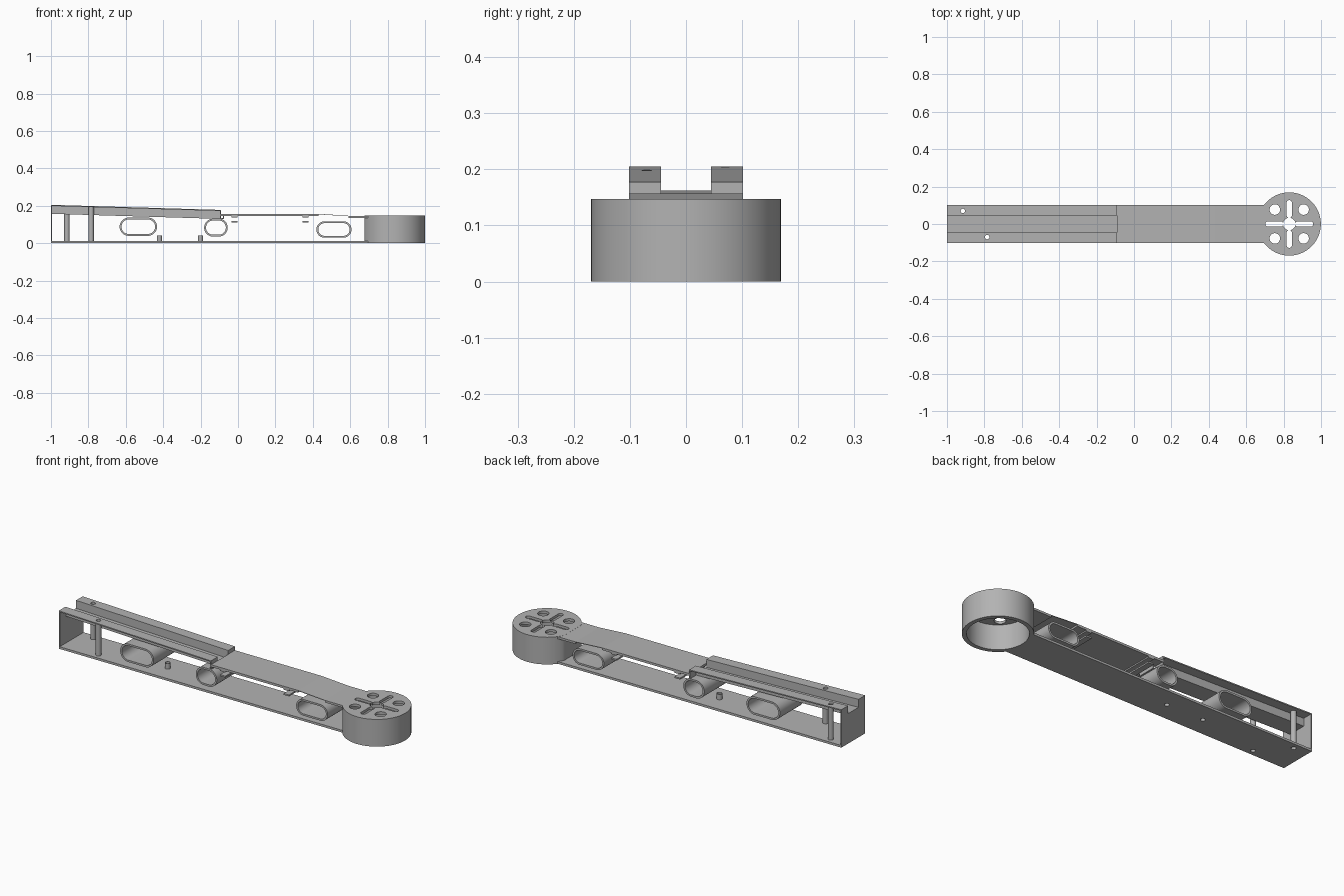
import bpy, bmesh, math
from mathutils import Vector

cube = bpy.data.objects.get("Cube")
if cube:
    bpy.data.objects.remove(cube, do_unlink=True)

grey = bpy.data.materials.new("plain_grey")
grey.use_nodes = True
COLOUR = (0.45, 0.45, 0.45, 1)
grey.diffuse_color = COLOUR
grey.node_tree.nodes["Principled BSDF"].inputs["Base Color"].default_value = COLOUR

HALF = 0.102          # half width of the arm
GROOVE = 0.045        # half width of the groove
HUB_X, HUB_R = 0.83, 0.169


def place(axis, u, v, w):
    """Profile in xz runs along y, profile in xy runs along z."""
    return Vector((u, w, v)) if axis == "Y" else Vector((u, v, w))


def finish(name, bm):
    bmesh.ops.recalc_face_normals(bm, faces=bm.faces)
    mesh = bpy.data.meshes.new(name)
    bm.to_mesh(mesh)
    bm.free()
    mesh.materials.append(grey)
    obj = bpy.data.objects.new(name, mesh)
    bpy.context.collection.objects.link(obj)
    return obj


def prism(name, points, axis, a, b):
    bm = bmesh.new()
    ends = [[bm.verts.new(place(axis, u, v, w)) for u, v in points] for w in (a, b)]
    for end in ends:
        bm.faces.new(end)
    n = len(points)
    for i in range(n):
        j = (i + 1) % n
        bm.faces.new((ends[0][i], ends[0][j], ends[1][j], ends[1][i]))
    return finish(name, bm)


def ring(name, outer, inner, axis, a, b):
    bm = bmesh.new()
    loops = [[bm.verts.new(place(axis, u, v, w)) for u, v in pts]
             for pts, w in ((outer, a), (outer, b), (inner, b), (inner, a))]
    n = len(outer)
    for k in range(4):
        p, q = loops[k], loops[(k + 1) % 4]
        for i in range(n):
            j = (i + 1) % n
            bm.faces.new((p[i], p[j], q[j], q[i]))
    return finish(name, bm)


def box(name, x0, x1, y0, y1, z0, z1):
    return prism(name, [(x0, z0), (x1, z0), (x1, z1), (x0, z1)], "Y", y0, y1)


def capsule(cu, cv, r, stretch_u=0.0, stretch_v=0.0, n=48):
    pts = []
    for i in range(n):
        t = 2 * math.pi * (i + 0.5) / n
        c, s = math.cos(t), math.sin(t)
        pts.append((cu + r * c + math.copysign(stretch_u, c),
                    cv + r * s + math.copysign(stretch_v, s)))
    return pts


def cut(obj, points, a, b):
    """Cut a vertical hole with the given xy outline."""
    cutter = prism("hole_cutter", points, "Z", a, b)
    cutter.hide_render = True
    mod = obj.modifiers.new("hole", "BOOLEAN")
    mod.operation, mod.solver, mod.object = "DIFFERENCE", "EXACT", cutter
    bpy.context.view_layer.objects.active = obj
    bpy.ops.object.modifier_apply(modifier=mod.name)
    bpy.data.objects.remove(cutter, do_unlink=True)


def rail_top(x):
    return 0.205 - (x + 1) * 0.03


def slope(name, x0, x1, y0, y1, low, high):
    """Slab that follows the falling line of the rails."""
    return prism(name, [(x0, rail_top(x0) + low), (x1, rail_top(x1) + low),
                        (x1, rail_top(x1) + high), (x0, rail_top(x0) + high)], "Y", y0, y1)


# Posts and stubs: x, y, top
POSTS = [(-0.915, 0.07, rail_top(-0.915) - 0.003), (-0.785, -0.07, rail_top(-0.785) - 0.003),
         (-0.42, 0, 0.042), (-0.2, 0, 0.042)]

# Bottom plate with the post holes and the hub opening
bottom = box("bottom_plate", -1, 0.72, -HALF, HALF, 0, 0.012)
cut(bottom, capsule(HUB_X, 0, 0.15, n=96), -0.1, 0.1)
for x, y, top in POSTS:
    cut(bottom, capsule(x, y, 0.012), -0.1, 0.1)
    ring("post", capsule(x, y, 0.014), capsule(x, y, 0.0118), "Z", 0.001, top)

# End wall with the groove notch
box("end_wall", -1, -0.994, -HALF, HALF, 0, 0.157)
for side in (-1, 1):
    y0, y1 = sorted((side * GROOVE, side * HALF))
    box("end_wall_ear", -1, -0.994, y0, y1, 0.157, 0.2045)

# Open-sided rails: flange, inner web and end cap on each side
for side in (-1, 1):
    y0, y1 = sorted((side * GROOVE, side * HALF))
    flange = slope("rail_flange", -1, -0.09, y0, y1, -0.006, 0)
    for x, y, top in POSTS[:2]:
        if y * side > 0:
            cut(flange, capsule(x, y, 0.012), 0.1, 0.3)
    w0, w1 = sorted((side * GROOVE, side * (GROOVE + 0.005)))
    slope("rail_web", -1, -0.09, w0, w1, -0.048, -0.003)
    box("rail_end_cap", -0.096, -0.09, y0, y1, 0.13, 0.1775)
slope("groove_floor", -1, -0.075, -GROOVE - 0.005, GROOVE + 0.005, -0.048, -0.043)
box("groove_end", -0.08, -0.075, -GROOVE - 0.005, GROOVE + 0.005, 0.13, 0.157)

# Top plates joined by a thin sloping sheet
box("top_plate", -0.09, 0.43, -HALF, HALF, 0.145, 0.157)
prism("sloping_sheet", [(0.43, 0.154), (0.59, 0.144), (0.59, 0.1465), (0.43, 0.157)],
      "Y", -HALF, HALF)
rear = box("hub_top_plate", 0.59, 0.72, -HALF, HALF, 0.135, 0.1465)
cut(rear, capsule(HUB_X, 0, 0.15, n=96), 0, 0.3)

# Cross strips under the top plate
for x in (-0.02, 0.36):
    for z in (0.11, 0.138):
        box("cross_strip", x - 0.016, x + 0.016, -HALF, HALF, z, z + 0.008)

# Oval cross tubes: x, z, radius, half straight length
for x, z, r, straight in ((-0.533, 0.088, 0.049, 0.051), (-0.118, 0.083, 0.048, 0.015),
                          (0.513, 0.073, 0.044, 0.05)):
    ring("oval_tube", capsule(x, z, r, straight), capsule(x, z, r - 0.01, straight),
         "Y", -HALF, HALF)

# Round hub, hollow from below and flattened toward the arm
outline = [(max(u, 0.677), v) for u, v in capsule(HUB_X, 0, HUB_R, n=96)]
hub = prism("motor_hub", outline, "Z", 0, 0.147)
cut(hub, capsule(HUB_X, 0, 0.147, n=96), -0.1, 0.133)
cut(hub, capsule(HUB_X, 0, 0.033), 0.1, 0.2)
for sx in (-1, 1):
    for sy in (-1, 1):
        cut(hub, capsule(HUB_X + sx * 0.077, sy * 0.077, 0.028), 0.1, 0.2)
    cut(hub, capsule(HUB_X + sx * 0.08, 0, 0.014, stretch_u=0.034), 0.1, 0.2)
    cut(hub, capsule(HUB_X, sx * 0.08, 0.014, stretch_v=0.034), 0.1, 0.2)

# Smooth the round walls and keep the edges sharp
bpy.ops.object.select_all(action="DESELECT")
for obj in bpy.context.collection.objects:
    if obj.type == "MESH" and obj.name.startswith(("post", "oval_tube", "motor_hub")):
        obj.select_set(True)
        bpy.context.view_layer.objects.active = obj
bpy.ops.object.shade_smooth_by_angle(angle=math.radians(30))
